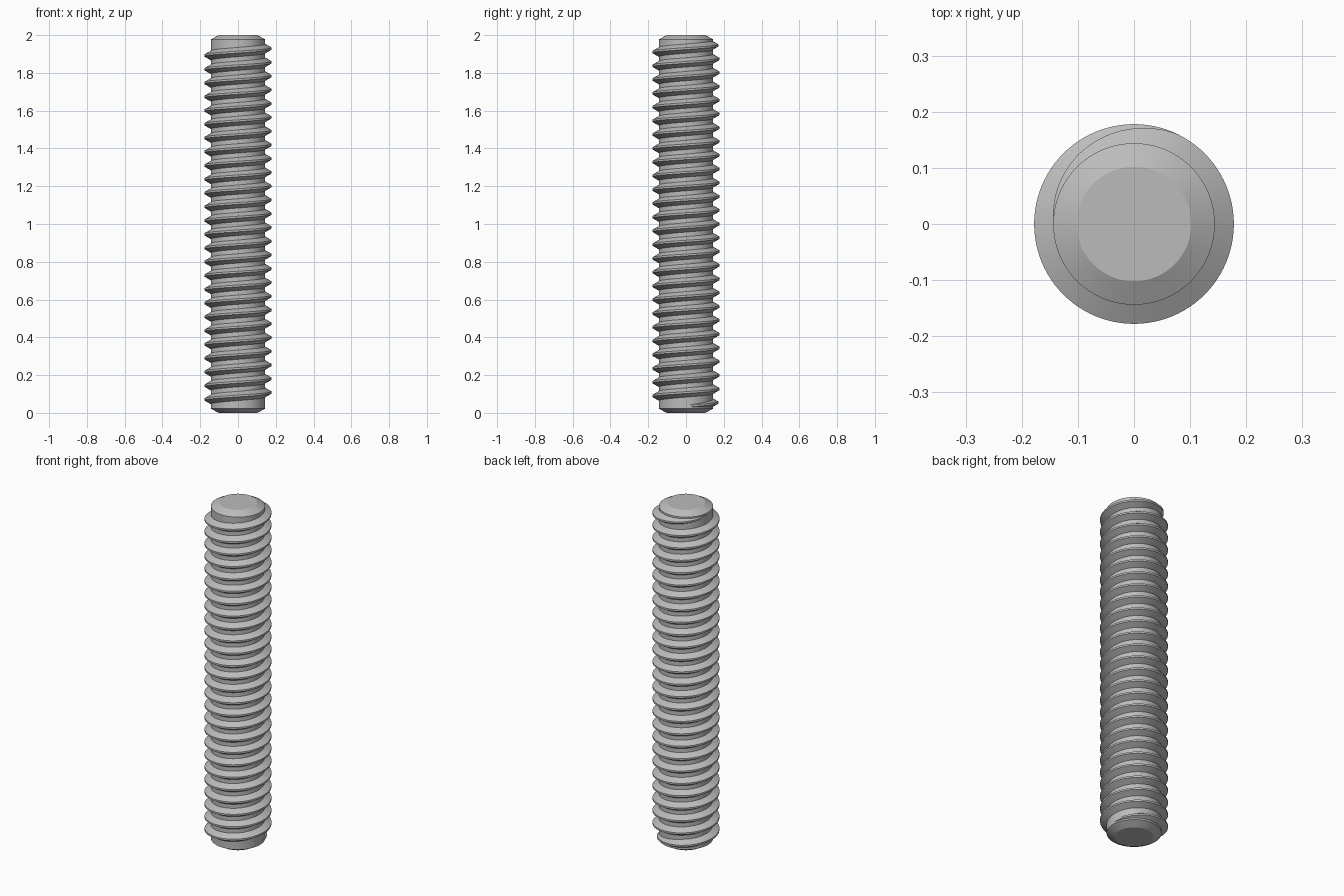
import bpy, bmesh
from math import cos, sin, pi, radians

cube = bpy.data.objects.get("Cube")
if cube:
    bpy.data.objects.remove(cube, do_unlink=True)

HEIGHT, CORE, OUTER = 2.0, 0.144, 0.178
CHAMFER_R, CHAMFER_Z = 0.102, 0.023
TURNS, START = 26.5, 0.035
PITCH = (HEIGHT - 2 * START) / TURNS
SEGMENTS = 96

steel = bpy.data.materials.new("grey_steel")
steel.use_nodes = True
colour = (0.5, 0.5, 0.5, 1)
steel.diffuse_color = colour
steel.node_tree.nodes["Principled BSDF"].inputs["Base Color"].default_value = colour


def finish(name, bm):
    bmesh.ops.recalc_face_normals(bm, faces=bm.faces)
    mesh = bpy.data.meshes.new(name)
    bm.to_mesh(mesh)
    bm.free()
    mesh.materials.append(steel)
    obj = bpy.data.objects.new(name, mesh)
    bpy.context.collection.objects.link(obj)
    bpy.ops.object.select_all(action="DESELECT")
    obj.select_set(True)
    bpy.context.view_layer.objects.active = obj
    bpy.ops.object.shade_smooth_by_angle(angle=radians(20))
    return obj


def bridge(bm, a, b, closed):
    n = len(a)
    for i in range(n if closed else n - 1):
        j = (i + 1) % n
        bm.faces.new((a[i], a[j], b[j], b[i]))


# Core rod with chamfered ends
bm = bmesh.new()
profile = [(CHAMFER_R, 0), (CORE, CHAMFER_Z),
           (CORE, HEIGHT - CHAMFER_Z), (CHAMFER_R, HEIGHT)]
rings = []
for r, z in profile:
    rings.append([bm.verts.new((r * cos(2 * pi * k / SEGMENTS),
                                r * sin(2 * pi * k / SEGMENTS), z))
                  for k in range(SEGMENTS)])
for low, high in zip(rings, rings[1:]):
    bridge(bm, low, high, True)
bm.faces.new(rings[0])
bm.faces.new(rings[-1])
finish("core_rod", bm)

# Helical thread ridge, sinking into the core at both ends
bm = bmesh.new()
DEPTH = OUTER - CORE
CREST, SINK = 0.005, 0.006
HALF = CREST + (DEPTH + SINK) * 0.577
tooth = [(-SINK, -HALF), (DEPTH, -CREST), (DEPTH, CREST), (-SINK, HALF)]
FADE = 115 / 360
steps = int(TURNS * SEGMENTS)
sections = []
for k in range(steps + 1):
    turn = k / SEGMENTS
    angle = 2 * pi * turn
    grow = min(1, turn / FADE, (TURNS - turn) / FADE)
    base = CORE - (1 - grow) * (DEPTH + 0.001)
    sections.append([bm.verts.new(((base + dr) * cos(angle),
                                   (base + dr) * sin(angle),
                                   START + PITCH * turn + dz))
                     for dr, dz in tooth])
for a, b in zip(sections, sections[1:]):
    bridge(bm, a, b, True)
bm.faces.new(sections[0])
bm.faces.new(sections[-1])
finish("helical_thread", bm)
